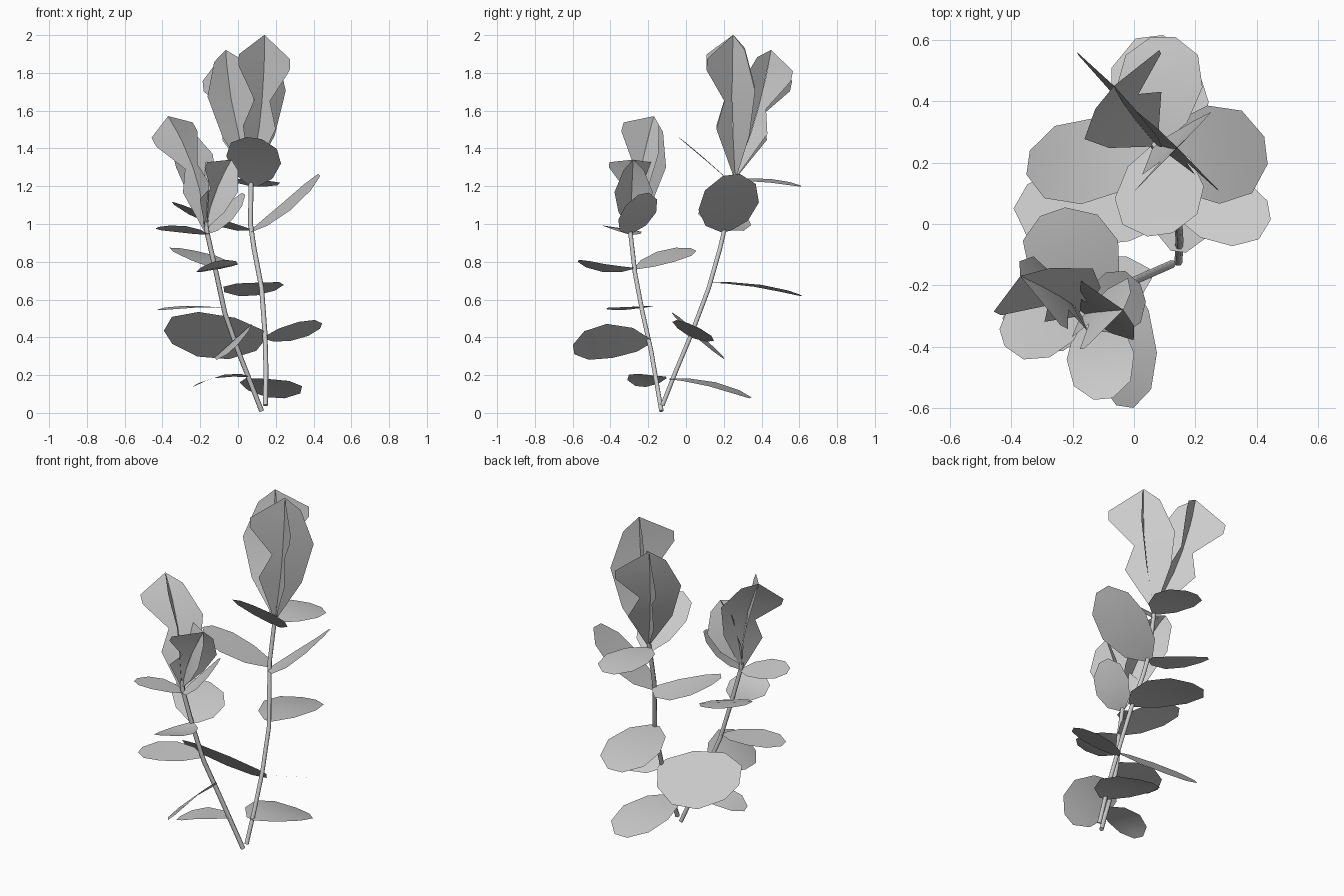
import bpy
import bmesh
from mathutils import Vector

if "Cube" in bpy.data.objects:
    bpy.data.objects.remove(bpy.data.objects["Cube"], do_unlink=True)

grey = bpy.data.materials.new("plain_grey")
grey.use_nodes = True
COLOUR = (0.6, 0.6, 0.6, 1)
grey.diffuse_color = COLOUR
grey.node_tree.nodes["Principled BSDF"].inputs["Base Color"].default_value = COLOUR


def finish(name, bm):
    mesh = bpy.data.meshes.new(name)
    bm.to_mesh(mesh)
    bm.free()
    mesh.materials.append(grey)
    for face in mesh.polygons:
        face.use_smooth = True
    obj = bpy.data.objects.new(name, mesh)
    bpy.context.collection.objects.link(obj)


def stem(name, points):
    curve = bpy.data.curves.new(name, "CURVE")
    curve.dimensions = "3D"
    curve.bevel_depth = 0.013
    curve.bevel_resolution = 1
    curve.use_fill_caps = True
    spline = curve.splines.new("POLY")
    spline.points.add(len(points) - 1)
    for slot, point in zip(spline.points, points):
        slot.co = (*point, 1)
    curve.materials.append(grey)
    obj = bpy.data.objects.new(name, curve)
    bpy.context.collection.objects.link(obj)
    bpy.ops.object.select_all(action="DESELECT")
    obj.select_set(True)
    bpy.context.view_layer.objects.active = obj
    bpy.ops.object.convert(target="MESH")


def strip(bm, left, right):
    # Joins two rows of points into a strip of faces
    rows = [[bm.verts.new(p) for p in row] for row in (left, right)]
    a, b = rows
    for i in range(len(a) - 1):
        bm.faces.new((a[i], a[i + 1], b[i + 1], b[i]))


# Leaf outline: distance along the midrib, share of the half width
OUTLINE = [(0, 0.15), (0.2, 0.7), (0.53, 1), (0.83, 0.84), (1, 0.28)]


def leaf(name, base, tip, side, arch=0.0):
    base, tip, side = Vector(base), Vector(tip), Vector(side)
    mid = [base.lerp(tip, t) + Vector((0, 0, 4 * arch * t * (1 - t))) for t, w in OUTLINE]
    bm = bmesh.new()
    for sign in (-1, 1):
        edge = [m + side * (w * sign) for m, (t, w) in zip(mid, OUTLINE)]
        strip(bm, mid, edge)
    bmesh.ops.remove_doubles(bm, verts=bm.verts, dist=0.0005)
    bmesh.ops.recalc_face_normals(bm, faces=bm.faces)
    bm.normal_update()
    if sum(f.normal.z for f in bm.faces) < 0:
        bmesh.ops.reverse_faces(bm, faces=bm.faces)
    finish(name, bm)


# Half blade outlines of the upright buds: distance along axis, half width
BROAD = [(0, 0.01), (0.3, 0.115), (0.62, 0.16), (0.9, 0.085), (1, 0.002)]
WAISTED = [(0, 0.01), (0.35, 0.115), (0.54, 0.055), (0.77, 0.18), (0.85, 0.18), (1, 0.002)]


def bud(name, base, bend, tip, across, width):
    # Two crossed blades sharing a curved axis, each broad on one side only
    base, bend, tip = Vector(base), Vector(bend), Vector(tip)
    axis = (tip - base).normalized()
    first = Vector(across)
    first = (first - axis * first.dot(axis)).normalized()
    second = axis.cross(first)
    bm = bmesh.new()
    for direction in (first, second):
        for outline, sign in ((WAISTED, 1), (BROAD, -1)):
            mid = [base.lerp(tip, t) + bend * (4 * t * (1 - t)) for t, r in outline]
            edge = [m + direction * (r * width * sign) for m, (t, r) in zip(mid, outline)]
            strip(bm, mid, edge)
    finish(name, bm)


# Stems
stem("tall_stem", [(0.145, -0.125, 0.04), (0.148, -0.05, 0.23), (0.143, 0.03, 0.42),
                   (0.125, 0.12, 0.66), (0.085, 0.18, 0.87), (0.066, 0.21, 1.0), (0.07, 0.26, 1.27)])
stem("short_stem", [(0.125, -0.13, 0.01), (0.0, -0.185, 0.33), (-0.07, -0.23, 0.53),
                    (-0.115, -0.27, 0.74), (-0.165, -0.295, 0.96), (-0.17, -0.295, 1.02)])

# Upright buds
bud("tall_bud_front", (0.07, 0.26, 1.25), (0.02, -0.01, 0), (0.14, 0.25, 2.0), (-1, -1, 0), 1.07)
bud("tall_bud_back", (0.07, 0.26, 1.25), (-0.025, 0.02, 0), (-0.065, 0.45, 1.92), (1, 1, 0), 1.08)
bud("short_bud_outer", (-0.17, -0.295, 0.96), (0.04, -0.01, 0.01), (-0.37, -0.17, 1.57), (-0.8, -0.55, -0.2), 0.93)
bud("short_bud_inner", (-0.17, -0.295, 0.98), (-0.02, 0, 0), (-0.035, -0.28, 1.34), (-0.12, 0.11, 0.05), 0.9)

# Tall stem leaves
leaf("tall_leaf_low_back", (0.145, -0.09, 0.18), (0.2, 0.34, 0.08), (0.165, -0.02, -0.01), 0.025)
leaf("tall_leaf_second_left", (0.143, 0.03, 0.4), (0.44, 0.045, 0.46), (-0.02, 0.11, -0.05))
leaf("tall_leaf_second_right", (0.143, 0.03, 0.42), (-0.37, 0.09, 0.4), (0.08, 0.14, -0.125))
leaf("tall_leaf_third_back", (0.12, 0.12, 0.69), (0.05, 0.61, 0.62), (0.16, 0.02, 0.005), 0.02)
leaf("tall_leaf_fourth_left", (0.066, 0.21, 0.96), (0.43, 0.24, 1.26), (-0.02, 0.16, 0.02), -0.025)
leaf("tall_leaf_fourth_right", (0.066, 0.21, 0.97), (-0.345, 0.2, 1.11), (0.02, 0.14, -0.03), -0.02)
leaf("tall_leaf_top_front", (0.08, 0.26, 1.2), (0.085, -0.035, 1.455), (0.145, 0.02, -0.02), 0.005)
leaf("tall_leaf_top_back", (0.07, 0.26, 1.23), (0.095, 0.61, 1.2), (0.14, 0, -0.01), 0.015)

# Short stem leaves
leaf("short_leaf_low_right", (0.055, -0.16, 0.19), (-0.235, -0.24, 0.14), (-0.03, 0.1, -0.01), 0.03)
leaf("short_leaf_second_front", (-0.02, -0.19, 0.38), (-0.03, -0.595, 0.335), (0.1, -0.015, 0.09), 0.025)
leaf("short_leaf_third_right", (-0.08, -0.24, 0.555), (-0.42, -0.34, 0.545), (-0.03, 0.12, 0.005), 0.012)
leaf("short_leaf_fourth_front", (-0.12, -0.275, 0.765), (-0.1, -0.57, 0.805), (0.11, 0.01, 0.02), -0.02)
leaf("short_leaf_fourth_back", (-0.12, -0.265, 0.765), (-0.265, 0.04, 0.865), (-0.145, -0.05, 0.025), 0.01)
leaf("short_leaf_top_right", (-0.165, -0.295, 0.945), (-0.43, -0.37, 0.98), (-0.03, 0.1, -0.015), 0.01)
leaf("short_leaf_top_left", (-0.165, -0.295, 0.95), (0.03, -0.225, 1.16), (-0.03, 0.1, 0.02), -0.02)
